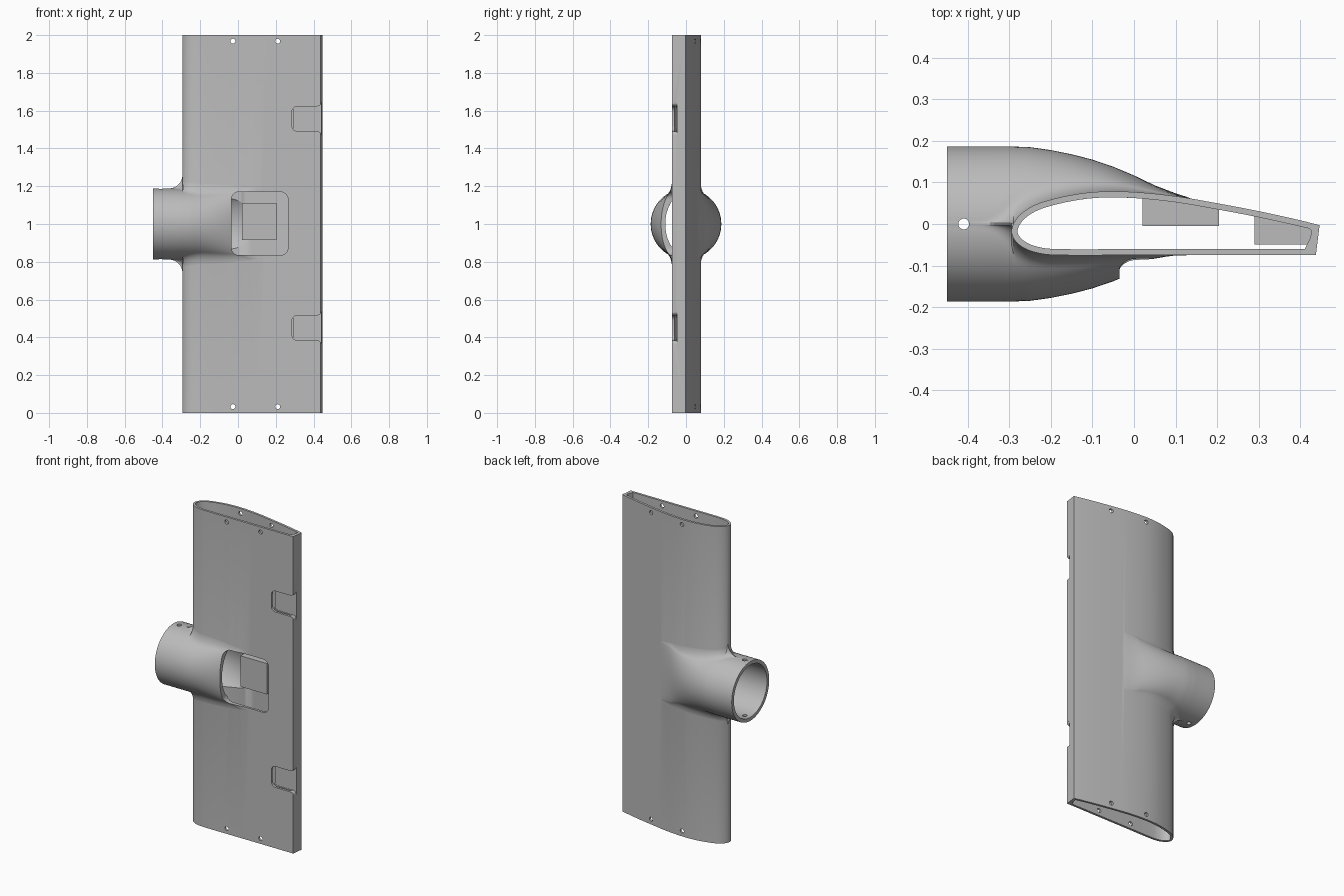
import bpy, bmesh, math

if "Cube" in bpy.data.objects:
    bpy.data.objects.remove(bpy.data.objects["Cube"])

grey = bpy.data.materials.new("plain grey")
grey.diffuse_color = (0.5, 0.5, 0.5, 1)
grey.use_nodes = True
grey.node_tree.nodes["Principled BSDF"].inputs["Base Color"].default_value = grey.diffuse_color


def lerp_table(table, x):
    """Linear lookup in a list of (x, value) sorted by x."""
    if x <= table[0][0]:
        return table[0][1]
    for (x0, v0), (x1, v1) in zip(table, table[1:]):
        if x <= x1:
            return v0 + (v1 - v0) * (x - x0) / (x1 - x0)
    return table[-1][1]


def catmull(pts, n=4):
    p = [pts[0]] + pts + [pts[-1]]
    out = []
    for i in range(1, len(p) - 2):
        a, b, c, d = p[i - 1:i + 3]
        for k in range(n):
            t = k / n
            out.append(tuple(0.5 * (2 * b[j] + (c[j] - a[j]) * t
                       + (2 * a[j] - 5 * b[j] + 4 * c[j] - d[j]) * t * t
                       + (3 * b[j] - a[j] - 3 * c[j] + d[j]) * t ** 3) for j in (0, 1)))
    return out + [pts[-1]]


def loft(name, rings):
    """Closed solid through rings of equal length."""
    bm = bmesh.new()
    vs = [[bm.verts.new(co) for co in r] for r in rings]
    n = len(rings[0])
    for a, b in zip(vs, vs[1:]):
        for i in range(n):
            j = (i + 1) % n
            bm.faces.new((a[i], a[j], b[j], b[i]))
    bm.faces.new(vs[0])
    bm.faces.new(vs[-1])
    bmesh.ops.recalc_face_normals(bm, faces=bm.faces)
    me = bpy.data.meshes.new(name)
    bm.to_mesh(me)
    bm.free()
    ob = bpy.data.objects.new(name, me)
    bpy.context.collection.objects.link(ob)
    me.materials.append(grey)
    return ob


def prism_z(name, poly, z0, z1):
    return loft(name, [[(x, y, z) for x, y in poly] for z in (z0, z1)])


def prism_y(name, poly, y0, y1):
    return loft(name, [[(x, y, z) for x, z in poly] for y in (y0, y1)])


def arc(cx, cz, r, a0, a1, n=6):
    return [(cx + r * math.cos(math.radians(a0 + (a1 - a0) * i / n)),
             cz + r * math.sin(math.radians(a0 + (a1 - a0) * i / n))) for i in range(n + 1)]


def combine(target, other, op):
    m = target.modifiers.new(op, 'BOOLEAN')
    m.object, m.operation, m.solver = other, op, 'EXACT'
    bpy.context.view_layer.objects.active = target
    bpy.ops.object.modifier_apply(modifier=m.name)
    bpy.data.objects.remove(other)


# Wing section, from trailing edge over the back, round the nose, along the front
key = [(.447, -.003), (.4, .009), (.3, .031), (.2, .050), (.1, .067), (0, .077), (-.08, .078),
       (-.15, .070), (-.22, .053), (-.26, .034), (-.285, .010), (-.295, -.016), (-.288, -.038),
       (-.268, -.056), (-.235, -.069), (-.18, -.075), (0, -.075), (.2, -.075), (.438, -.075)]
outer = catmull(key)
nose = min(range(len(outer)), key=lambda i: outer[i][0])
back_y = outer[:nose + 1][::-1]
front_y = [(x, -y) for x, y in outer[nose:]]

# Inner cavity section, offset by the wall thickness
WALL = .0145
inner = []
for i, (x, y) in enumerate(outer):
    a, b = outer[max(i - 1, 0)], outer[min(i + 1, len(outer) - 1)]
    dx, dy = b[0] - a[0], b[1] - a[1]
    l = math.hypot(dx, dy)
    q = (x - dy / l * WALL, y + dx / l * WALL)
    if q[0] < .4:
        inner.append(q)
inner += [(.411, -.0605), (.424, -.035), (.428, -.017), (.422, -.011)]

# Socket fairing: round tube that spreads and fades into both wing faces
R = .187
height = [(-.30, .187), (-.25, .185), (-.2, .178), (-.15, .168), (-.1, .155), (-.05, .138),
          (0, .117), (.05, .093), (.1, .074), (.15, .058)]


def quarter(x, side, last):
    w = lerp_table(back_y if side > 0 else front_y, x) if x > -.295 else 0
    w = max(w, 0)
    b = max(lerp_table(height, x), w + .001)
    if last:
        w, b = w - .004, w - .003
    s = min(max((x + .2) / .25, 0), 1)
    if x < -.37:
        H = R + .0005
    elif x < -.295:
        H = R + .068 * (1 - math.sqrt(1 - ((x + .37) / .0755) ** 2)) + .0005
    else:
        H = lerp_table([(-.295, .25), (-.2, .24), (0, .225), (.15, .205)], x)
    f = .1 + .25 * min((H - R) / .04, 1)
    den = b - s * w
    t0 = math.acos((w + f * (b - w) - s * w) / den)
    tc = math.acos((w - s * w) / den)
    pts = []
    for i in range(15):
        t = t0 * i / 14
        pts.append((b * math.cos(t) + s * w * (1 - math.cos(t)), R * math.sin(t)))
    p0, p1, p2 = pts[-1], (w, R * math.sin(tc)), (max(w - .002, .002), H)
    for i in range(1, 9):
        t = i / 8
        pts.append(tuple((1 - t) ** 2 * p0[j] + 2 * t * (1 - t) * p1[j] + t * t * p2[j]
                         for j in (0, 1)))
    return [(x, side * y, z) for y, z in pts]


stations = [-.45, -.41, -.37, -.355, -.34, -.325, -.31, -.3, -.295, -.29, -.28, -.265, -.25]
stations += [-.225 + .025 * i for i in range(16)]
rings = []
for x in stations:
    top, bot = (quarter(x, sd, x > .149) for sd in (1, -1))
    ring = top + bot[::-1] + bot[1:] + top[:0:-1]
    n = len(top)
    rings.append([(px, py, 1 + (pz if i < 2 * n else -pz)) for i, (px, py, pz) in enumerate(ring)])

body = prism_z("wing_body", outer, 0, 2)
combine(body, loft("fairing", rings), 'UNION')

# Hollow wing and tapering socket bore
combine(body, prism_z("cavity", inner, -.1, 2.1), 'DIFFERENCE')
bore = []
for x in [-.5, -.4, -.3, -.25, -.2, -.15, -.1, -.05, 0, .05, .1]:
    b = lerp_table(height, x) - .022
    bore.append([(x, b * math.cos(t * math.pi / 32), 1 + .165 * math.sin(t * math.pi / 32))
                 for t in range(64)])
combine(body, loft("bore", bore), 'DIFFERENCE')

# Mounting pad on the inside of the back wall
combine(body, prism_z("pad", [(.02, -.005), (.205, -.005), (.205, .042), (.1, .061),
                              (.02, .094)], .915, 1.11), 'UNION')

# Access window in the front wall
window = (arc(.225, 1.13, .04, 0, 90) + arc(.005, 1.13, .04, 90, 180)
          + arc(.005, .875, .04, 180, 270) + arc(.225, .875, .04, 270, 360))
combine(body, prism_y("window", window, -.3, -.052), 'DIFFERENCE')

# Trailing edge notches with a solid block behind each
for zc in (.45, 1.557):
    combine(body, prism_z("notch_block", [(.29, -.049), (.432, -.049), (.432, -.005), (.41, -.001),
                                          (.29, .025)], zc - .075, zc + .075), 'UNION')
    notch = (arc(.315, zc + .036, .03, 90, 180) + arc(.315, zc - .036, .03, 180, 270)
             + arc(.42, zc - .086, .02, 90, 0, 4) + [(.47, zc - .086), (.47, zc + .086)]
             + arc(.42, zc + .086, .02, 0, -90, 4))
    combine(body, prism_y("notch", notch, -.2, -.047), 'DIFFERENCE')

# Screw holes through both wing faces, and a pin hole through the socket
for x in (-.027, .21):
    for z in (.033, 1.968):
        combine(body, prism_y("screw_hole", arc(x, z, .013, 0, 345, 23), -.2, .2), 'DIFFERENCE')
combine(body, prism_z("pin_hole", arc(-.41, 0, .013, 0, 345, 23), .7, 1.3), 'DIFFERENCE')

bpy.ops.object.select_all(action='DESELECT')
body.select_set(True)
bpy.context.view_layer.objects.active = body
bpy.ops.object.shade_smooth_by_angle(angle=math.radians(30))
